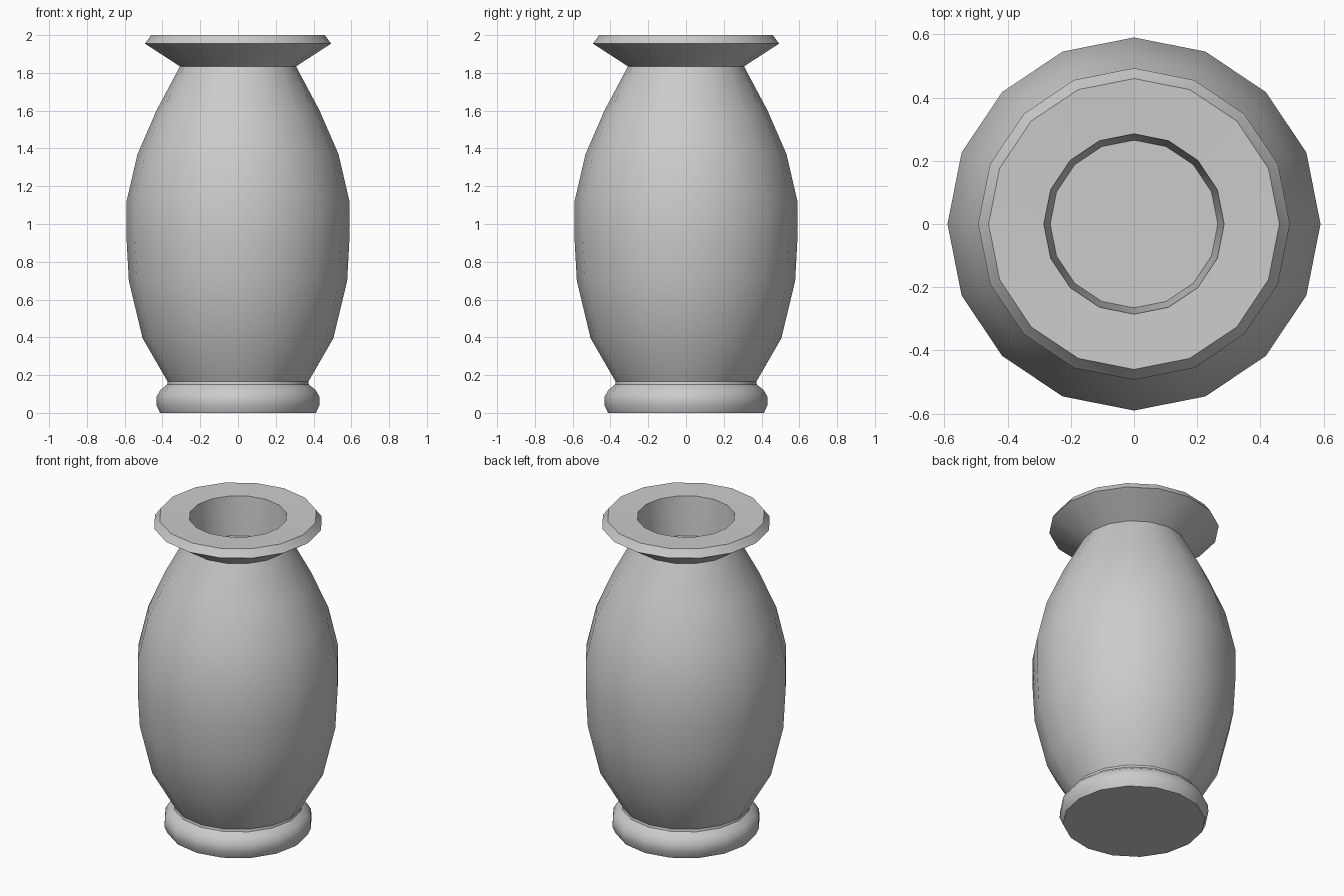
import bpy, bmesh, math

if "Cube" in bpy.data.objects:
    bpy.data.objects.remove(bpy.data.objects["Cube"])

SIDES = 16

def lathe(name, profile):
    """Revolve an (r, z) profile around z and cap both ends."""
    bm = bmesh.new()
    rings = []
    for r, z in profile:
        ring = []
        for i in range(SIDES):
            a = 2 * math.pi * i / SIDES
            ring.append(bm.verts.new((r * math.cos(a), r * math.sin(a), z)))
        rings.append(ring)
    for low, high in zip(rings, rings[1:]):
        for i in range(SIDES):
            j = (i + 1) % SIDES
            bm.faces.new((low[i], low[j], high[j], high[i]))
    bm.faces.new(rings[0][::-1])
    bm.faces.new(rings[-1])
    bmesh.ops.recalc_face_normals(bm, faces=bm.faces)
    mesh = bpy.data.meshes.new(name)
    bm.to_mesh(mesh)
    bm.free()
    obj = bpy.data.objects.new(name, mesh)
    bpy.context.collection.objects.link(obj)
    bpy.context.view_layer.objects.active = obj
    obj.select_set(True)
    bpy.ops.object.shade_smooth_by_angle(angle=math.radians(30))
    return obj

# foot ring
foot = [(0.413, 0), (0.433, 0.045), (0.43, 0.088), (0.41, 0.122), (0.375, 0.15)]
# bulging body
body = [(0.372, 0.165), (0.505, 0.395), (0.578, 0.70), (0.59, 0.92), (0.59, 1.12),
        (0.532, 1.37), (0.432, 1.60), (0.315, 1.82)]
# flared rim
rim = [(0.308, 1.835), (0.493, 1.955), (0.463, 1.995), (0.46, 2.0)]
# mouth recess with its floor
mouth = [(0.285, 1.995), (0.265, 1.75)]

lathe("vase", foot + body + rim + mouth)
